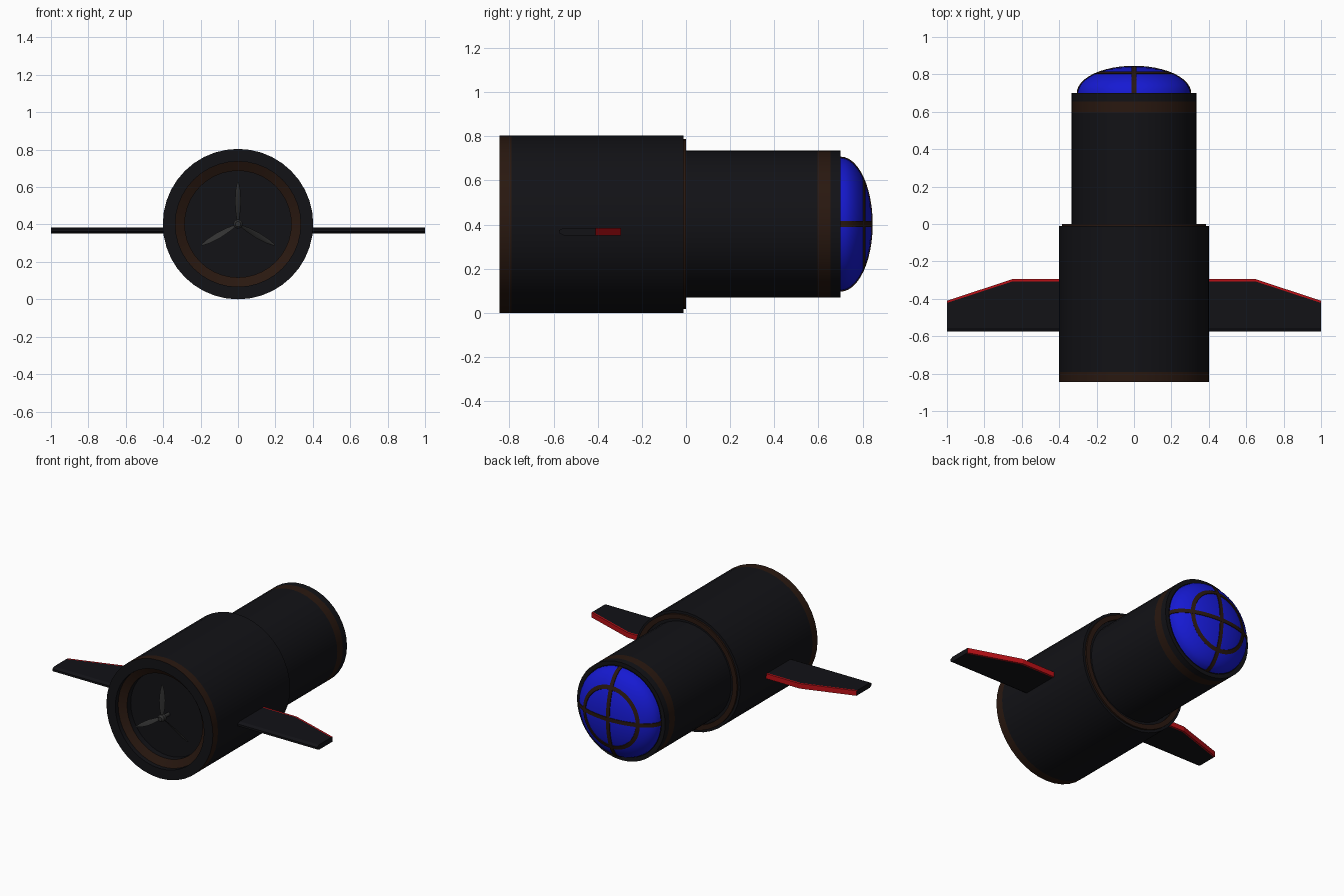
import bpy, bmesh, math
from mathutils import Matrix, Vector

if "Cube" in bpy.data.objects:
    bpy.data.objects.remove(bpy.data.objects["Cube"])

CZ = 0.402      # height of the body axis
SEG = 40


def mat(name, rgb):
    m = bpy.data.materials.new(name)
    m.diffuse_color = (*rgb, 1)
    m.use_nodes = True
    m.node_tree.nodes["Principled BSDF"].inputs["Base Color"].default_value = m.diffuse_color
    return m


BLACK = mat("black", (0.006, 0.006, 0.008))
BROWN = mat("brown", (0.022, 0.009, 0.005))
BLUE = mat("blue", (0.008, 0.01, 0.65))
RED = mat("red", (0.5, 0.005, 0.008))
GREY = mat("dark_grey", (0.03, 0.03, 0.03))


def finish(bm, name, mats, smooth=True):
    bmesh.ops.remove_doubles(bm, verts=bm.verts, dist=1e-5)
    bmesh.ops.recalc_face_normals(bm, faces=bm.faces)
    me = bpy.data.meshes.new(name)
    bm.to_mesh(me)
    bm.free()
    ob = bpy.data.objects.new(name, me)
    bpy.context.collection.objects.link(ob)
    for m in mats:
        me.materials.append(m)
    if smooth:
        bpy.ops.object.select_all(action='DESELECT')
        ob.select_set(True)
        bpy.context.view_layer.objects.active = ob
        bpy.ops.object.shade_smooth_by_angle(angle=math.radians(35))
    return ob


def loft(bm, rings, closed_path=False, cap=True, slot=lambda i, j: 0):
    """Bridge successive closed point rings with quads."""
    vs = [[bm.verts.new(p) for p in r] for r in rings]
    n = len(vs[0])
    for i in range(len(vs) if closed_path else len(vs) - 1):
        a, b = vs[i], vs[(i + 1) % len(vs)]
        for j in range(n):
            k = (j + 1) % n
            bm.faces.new((a[j], a[k], b[k], b[j])).material_index = slot(i, j)
    if cap and not closed_path:
        bm.faces.new(vs[0])
        bm.faces.new(vs[-1])


def lathe(name, profile, mats, slots=(), closed=False, cap=True):
    """Revolve (radius, y) points about the body axis; slots = brown segments."""
    bm = bmesh.new()
    rings = []
    for r, y in profile:
        rings.append([(r * math.cos(2 * math.pi * k / SEG), y,
                       CZ + r * math.sin(2 * math.pi * k / SEG)) for k in range(SEG)])
    loft(bm, rings, closed, cap, lambda i, j: 1 if i in slots else 0)
    return finish(bm, name, mats)


# Rear engine housing with recessed intake and brown bands
lathe("rear_housing", [(0.285, -0.75), (0.285, -0.79), (0.335, -0.815), (0.335, -0.845),
                       (0.402, -0.845), (0.402, -0.79), (0.402, -0.012), (0.34, -0.012)],
      [BLACK, BROWN], slots=(1, 4))

# Forward cabin tube
lathe("front_tube", [(0.333, -0.02), (0.333, 0.595), (0.333, 0.655), (0.333, 0.70),
                     (0.305, 0.70), (0.305, 0.69)], [BLACK, BROWN], slots=(1,))

# Collar between the two tubes
lathe("collar", [(0.352, -0.015), (0.385, -0.015), (0.385, 0.0), (0.352, 0.0)],
      [BROWN], closed=True)

# Glass dome
DR, DY, DH = 0.302, 0.70, 0.142
dome = [(DR * math.cos(a), DY + DH * math.sin(a))
        for a in [math.radians(88 * i / 10) for i in range(11)]]
lathe("dome_glass", dome, [BLUE])

# Dome frame: two crossing bars and one ring
W, H = 0.013, 0.004
for name, spin in (("dome_bar_upright", 0), ("dome_bar_level", math.pi / 2)):
    bm = bmesh.new()
    rings = []
    for i in range(25):
        a = math.pi * i / 24
        ring = []
        for x, o in ((-W, -H), (W, -H), (W, H), (-W, H)):
            p = Vector((x, DY + (DH + o) * math.sin(a), (DR + o) * math.cos(a)))
            p.rotate(Matrix.Rotation(spin, 3, 'Y'))
            ring.append(p + Vector((0, 0, CZ)))
        rings.append(ring)
    loft(bm, rings)
    finish(bm, name, [BROWN])


def dome_point(r, o):
    a = math.acos(r / DR)
    return ((DR + o) * math.cos(a), DY + (DH + o) * math.sin(a))


lathe("dome_ring", [dome_point(0.188, -H), dome_point(0.188, H),
                    dome_point(0.212, H), dome_point(0.212, -H)], [BROWN], closed=True)

# Wings: flat slab with swept red leading edge and chamfered trailing edge
bm = bmesh.new()
T, S = 0.017, 0.012
rings = []
for x, lead in ((0.34, -0.295), (0.65, -0.295), (1.0, -0.41)):
    section = [(lead, T), (lead - S, T), (-0.555, T), (-0.575, 0.4 * T),
               (-0.575, -0.4 * T), (-0.555, -T), (lead - S, -T), (lead, -T)]
    rings.append([(x, y, 0.368 + z) for y, z in section])
loft(bm, rings, slot=lambda i, j: 1 if j in (0, 6, 7) else 0)
wings = finish(bm, "wings", [BLACK, RED], smooth=False)
wings.modifiers.new("mirror", 'MIRROR')

# Propeller hub with a shaft back to the intake wall
lathe("propeller_hub", [(0.012, -0.75), (0.012, -0.80), (0.024, -0.805), (0.024, -0.83),
                        (0.014, -0.842)], [GREY])

# Three twisted propeller blades
bm = bmesh.new()
for b in range(3):
    turn = Matrix.Rotation(2 * math.pi * b / 3, 3, 'Y')
    rings = []
    for r, half, twist in ((0.015, 0.008, 50), (0.06, 0.016, 42), (0.12, 0.019, 32),
                           (0.18, 0.014, 24), (0.225, 0.004, 18)):
        c, s = math.cos(math.radians(twist)), math.sin(math.radians(twist))
        ring = []
        for u, v in ((-half, 0), (0, -0.003), (half, 0), (0, 0.003)):
            p = turn @ Vector((u * c - v * s, u * s + v * c, r))
            ring.append(p + Vector((0, -0.817, CZ)))
        rings.append(ring)
    loft(bm, rings)
finish(bm, "propeller_blades", [GREY])
